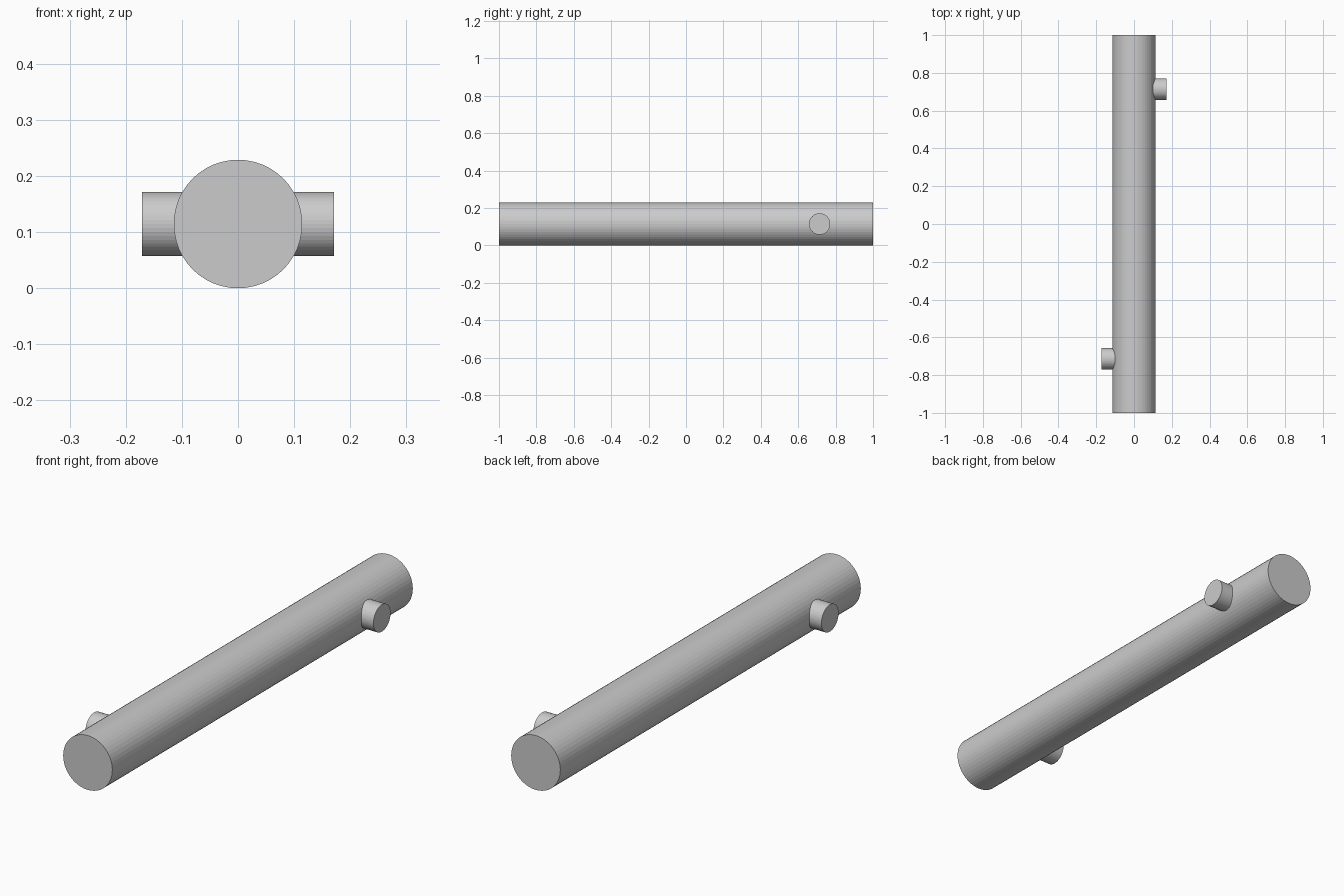
import bpy
from math import pi

if "Cube" in bpy.data.objects:
    bpy.data.objects.remove(bpy.data.objects["Cube"])

R = 0.1145        # main bar radius, also its centre height
STUB_R = 0.057
STUB_IN, STUB_OUT = 0.09, 0.171
STUB_Y = 0.714


def cylinder(name, radius, length, location, rotation):
    bpy.ops.mesh.primitive_cylinder_add(vertices=48, radius=radius, depth=length,
                                        location=location, rotation=rotation)
    obj = bpy.context.object
    obj.name = name
    return obj


# Long bar lying along y
cylinder("main_bar", R, 2.0, (0, 0, R), (pi / 2, 0, 0))

# Short pegs on opposite sides and opposite ends
for side, name in ((1, "right_back_peg"), (-1, "left_front_peg")):
    cylinder(name, STUB_R, STUB_OUT - STUB_IN,
             (side * (STUB_IN + STUB_OUT) / 2, side * STUB_Y, R), (0, pi / 2, 0))
